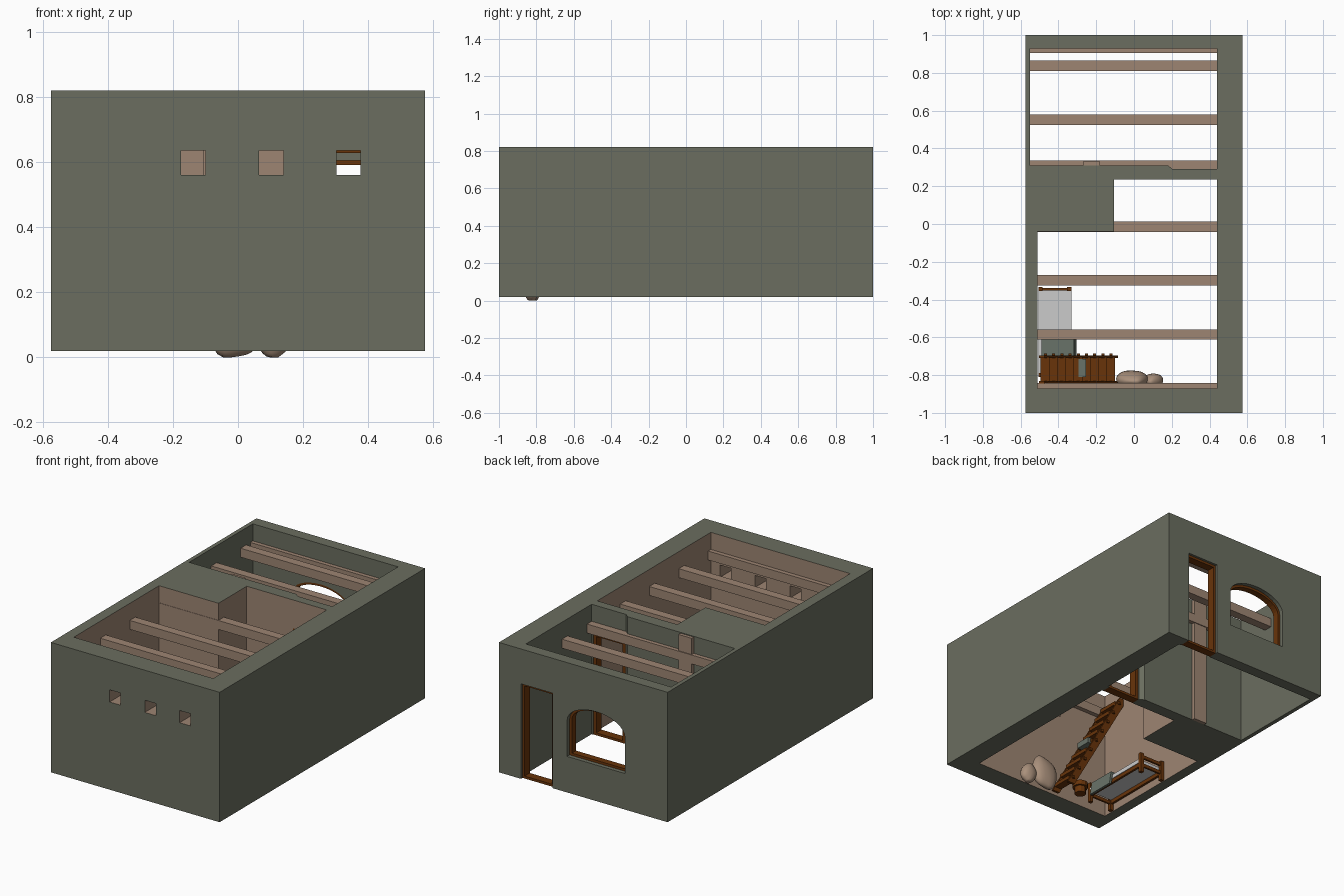
import bpy, bmesh, math
from mathutils import Matrix, Vector

if "Cube" in bpy.data.objects:
    bpy.data.objects.remove(bpy.data.objects["Cube"])


def material(name, rgb):
    m = bpy.data.materials.new(name)
    m.diffuse_color = (*rgb, 1)
    m.use_nodes = True
    m.node_tree.nodes["Principled BSDF"].inputs["Base Color"].default_value = m.diffuse_color
    return m


OLIVE = material("olive plaster", (0.145, 0.155, 0.115))
TAN = material("tan clay", (0.34, 0.235, 0.17))
BROWN = material("dark wood", (0.14, 0.034, 0.003))
SHEET = material("grey linen", (0.60, 0.60, 0.60))
CLOTH = material("grey green cloth", (0.14, 0.17, 0.14))
SACK = material("sack cloth", (0.40, 0.28, 0.20))


def finish(name, bm, mat):
    bmesh.ops.recalc_face_normals(bm, faces=bm.faces)
    me = bpy.data.meshes.new(name)
    bm.to_mesh(me)
    bm.free()
    ob = bpy.data.objects.new(name, me)
    bpy.context.collection.objects.link(ob)
    me.materials.append(mat)
    return ob


def add_box(bm, x0, x1, y0, y1, z0, z1):
    m = Matrix.Translation(((x0 + x1) / 2, (y0 + y1) / 2, (z0 + z1) / 2))
    bmesh.ops.create_cube(bm, size=1, matrix=m @ Matrix.Diagonal((x1 - x0, y1 - y0, z1 - z0, 1)))


def boxes(name, mat, *dims):
    bm = bmesh.new()
    for d in dims:
        add_box(bm, *d)
    return finish(name, bm, mat)


def add_prism(bm, pts, axis, a, b):
    """Extrude a 2D outline along y (outline in x, z) or z (outline in x, y)."""
    def put(p, t):
        return (p[0], t, p[1]) if axis == 'y' else (p[0], p[1], t)
    lo = [bm.verts.new(put(p, a)) for p in pts]
    hi = [bm.verts.new(put(p, b)) for p in pts]
    n = len(pts)
    bm.faces.new(lo)
    bm.faces.new(hi[::-1])
    for i in range(n):
        bm.faces.new((lo[i], lo[(i + 1) % n], hi[(i + 1) % n], hi[i]))


def prism(name, mat, pts, axis, a, b):
    bm = bmesh.new()
    add_prism(bm, pts, axis, a, b)
    return finish(name, bm, mat)


def ring(name, mat, outer, inner, y0, y1):
    """Closed frame between two matching outlines in x, z."""
    bm = bmesh.new()
    L = [[bm.verts.new((p[0], y, p[1])) for p in o]
         for o, y in ((outer, y0), (outer, y1), (inner, y1), (inner, y0))]
    n = len(outer)
    for k in range(4):
        A, B = L[k], L[(k + 1) % 4]
        for i in range(n):
            j = (i + 1) % n
            bm.faces.new((A[i], A[j], B[j], B[i]))
    return finish(name, bm, mat)


def rect(x0, x1, z0, z1):
    return [(x0, z0), (x1, z0), (x1, z1), (x0, z1)]


def arch(inset):
    cx, hw, spring, rise = -0.087, 0.197 - inset, 0.465, 0.105 - inset
    pts = [(cx - hw, 0.242 + inset), (cx + hw, 0.242 + inset)]
    for i in range(17):
        t = math.pi * i / 16
        pts.append((cx + hw * math.cos(t), spring + rise * math.sin(t)))
    return pts


# Wall shell: solid block with rooms, doors and windows cut out
walls = boxes("walls", OLIVE, (-0.575, 0.575, -1, 1, 0.02, 0.82))
walls.data.materials.append(TAN)
front_room = [(-0.51, -0.87), (0.44, -0.87), (0.44, 0.235), (-0.105, 0.235),
              (-0.105, -0.04), (-0.51, -0.04)]
back_room = [(-0.55, 0.31), (0.18, 0.31), (0.205, 0.29), (0.44, 0.29), (0.44, 0.93), (-0.55, 0.93)]
cutters = [
    prism("cut_front_room", TAN, front_room, 'z', -0.1, 1),
    prism("cut_back_room", OLIVE, back_room, 'z', -0.1, 1),
    boxes("cut_inner_door", OLIVE, (0.21, 0.43, 0.2, 0.35, -0.1, 0.645)),
    boxes("cut_back_door", OLIVE, (0.21, 0.425, 0.9, 1.1, -0.1, 0.605)),
    prism("cut_arch_window", OLIVE, arch(0), 'y', 0.9, 1.1),
    boxes("cut_vents", TAN, *[(x, x + 0.075, -1.1, -0.8, 0.56, 0.635)
                              for x in (-0.175, 0.065, 0.302)]),
]
for c in cutters:
    mod = walls.modifiers.new("cut", 'BOOLEAN')
    mod.operation = 'DIFFERENCE'
    mod.solver = 'EXACT'
    mod.object = c
bpy.context.view_layer.update()
me = bpy.data.meshes.new_from_object(walls.evaluated_get(bpy.context.evaluated_depsgraph_get()))
walls.modifiers.clear()
walls.data = me
for c in cutters:
    bpy.data.objects.remove(c)
me.materials.clear()
me.materials.append(OLIVE)
me.materials.append(TAN)
# Front room interior and vent reveals are tan, everything else olive
for p in me.polygons:
    c = p.center
    inside = abs(c.x) < 0.57 and -0.995 < c.y < 0.24 and 0.03 < c.z < 0.81
    p.material_index = 1 if inside else 0

# Roof beams, bedded into the walls
for i, y in enumerate((-0.87, -0.585, -0.298, -0.015, 0.308, 0.552, 0.838, 0.932)):
    boxes(f"roof_beam_{i}", TAN, (-0.574, 0.574, y - 0.027, y + 0.027, 0.66, 0.715))

# Pilaster on the partition
boxes("pilaster", TAN, (-0.27, -0.18, 0.30, 0.33, 0.02, 0.815))

# Door and window frames
ring("inner_door_frame", BROWN, rect(0.208, 0.432, 0.02, 0.647), rect(0.23, 0.41, 0.035, 0.628), 0.237, 0.288)
ring("back_door_frame", BROWN, rect(0.208, 0.427, 0.02, 0.607), rect(0.225, 0.41, 0.035, 0.59), 0.935, 0.985)
ring("arch_window_frame", BROWN, arch(-0.002), arch(0.015), 0.935, 0.975)

# Steep stair along the front wall
FOOT, HEAD = Vector((-0.10, 0.02)), Vector((-0.49, 0.72))
bm = bmesh.new()
for y in (-0.845, -0.71):
    add_prism(bm, [(FOOT.x - 0.035, 0.02), (FOOT.x + 0.015, 0.02),
                   (HEAD.x + 0.015, 0.72), (HEAD.x - 0.012, 0.72), (HEAD.x - 0.012, 0.672)],
              'y', y, y + 0.015)
N = 9
for i in range(N):
    p = FOOT.lerp(HEAD, (i + 0.5) / N)
    add_box(bm, p.x - 0.026, p.x + 0.022, -0.835, -0.705, p.y - 0.011, p.y + 0.011)
    add_box(bm, p.x - 0.008, p.x + 0.008, -0.71, -0.685, p.y - 0.008, p.y + 0.008)  # tenon
finish("stair", bm, BROWN)
p = FOOT.lerp(HEAD, 4.0 / N)
boxes("stair_cloth", CLOTH, (p.x - 0.02, p.x + 0.02, -0.81, -0.715, p.y + 0.02, p.y + 0.055))

# Bed: posts, rails, mattress and blanket
bm = bmesh.new()
for x in (-0.495, -0.343):
    for y in (-0.80, -0.345):
        add_box(bm, x - 0.011, x + 0.011, y - 0.011, y + 0.011, 0.02, 0.145)
    add_box(bm, x - 0.007, x + 0.007, -0.80, -0.345, 0.06, 0.085)
for y in (-0.80, -0.345):
    for z in (0.06, 0.115):
        add_box(bm, -0.495, -0.343, y - 0.006, y + 0.006, z, z + 0.02)
finish("bed_frame", bm, BROWN)
boxes("mattress", SHEET, (-0.505, -0.332, -0.79, -0.353, 0.083, 0.108))
prism("blanket", CLOTH, [(-0.49, 0.109), (-0.33, 0.109), (-0.32, 0.04), (-0.305, 0.04),
                         (-0.318, 0.122), (-0.49, 0.122)], 'y', -0.76, -0.585)

# Round stool below the stair
bm = bmesh.new()
for r, z, h in ((0.045, 0.075, 0.03), (0.033, 0.04, 0.04)):
    bmesh.ops.create_cone(bm, cap_ends=True, segments=12, radius1=r, radius2=r, depth=h,
                          matrix=Matrix.Translation((-0.235, -0.765, z)))
finish("stool", bm, BROWN)


# Sacks slumped against the front wall
def sack(name, loc, size, tilt):
    bm = bmesh.new()
    bmesh.ops.create_uvsphere(bm, u_segments=20, v_segments=14, radius=1)
    for v in bm.verts:
        k = 1 - 0.25 * max(0, v.co.z) ** 2
        v.co.x = math.copysign(abs(v.co.x) ** 0.8, v.co.x) * k
        v.co.y *= k
        v.co.z += 0.05 * math.sin(5 * v.co.x)
        v.co = Vector(a * b for a, b in zip(v.co, size))
    m = Matrix.Translation(loc) @ Matrix.Rotation(tilt[1], 4, 'Y') @ Matrix.Rotation(tilt[0], 4, 'X')
    bmesh.ops.transform(bm, matrix=m, verts=bm.verts)
    for v in bm.verts:
        v.co.z = max(v.co.z, 0.0)
    for f in bm.faces:
        f.smooth = True
    finish(name, bm, SACK)


sack("sack_large", (-0.01, -0.822, 0.105), (0.085, 0.045, 0.108), (0.12, 0.1))
sack("sack_small", (0.10, -0.830, 0.065), (0.05, 0.038, 0.07), (0.1, -0.35))
